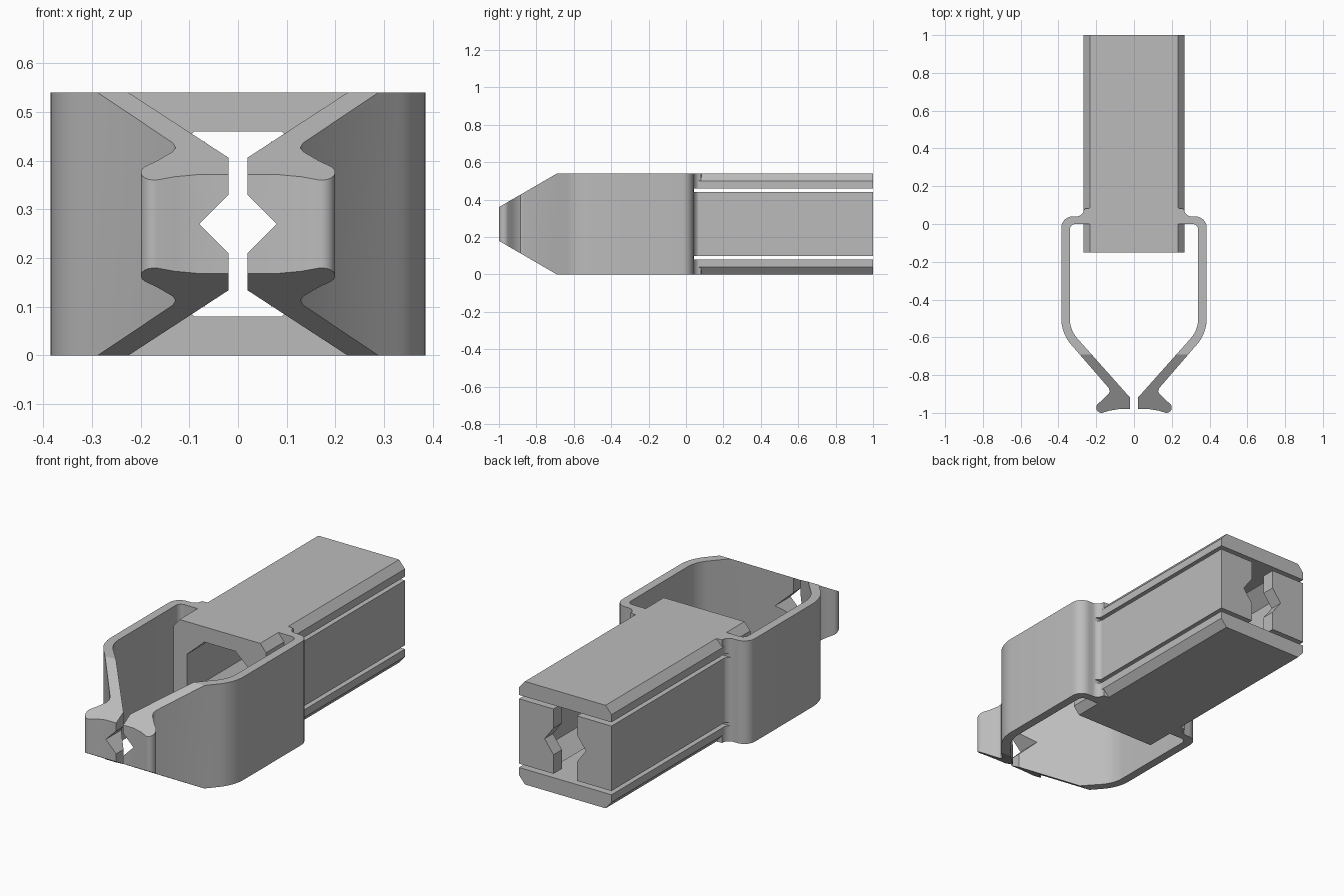
import bpy, bmesh, math
from mathutils import Vector

if "Cube" in bpy.data.objects:
    bpy.data.objects.remove(bpy.data.objects["Cube"])

H = 0.54          # overall height
MID = H / 2
grey = bpy.data.materials.new("plain grey")
grey.diffuse_color = (0.5, 0.5, 0.5, 1)
grey.use_nodes = True
grey.node_tree.nodes["Principled BSDF"].inputs["Base Color"].default_value = grey.diffuse_color


def prism(name, pts, axis, a, b):
    """Extrude a closed 2D profile from a to b along an axis."""
    place = {"x": lambda p, t: (t, p[0], p[1]),
             "y": lambda p, t: (p[0], t, p[1]),
             "z": lambda p, t: (p[0], p[1], t)}[axis]
    bm = bmesh.new()
    face = bm.faces.new([bm.verts.new(place(p, a)) for p in pts])
    ext = bmesh.ops.extrude_face_region(bm, geom=[face])
    verts = [g for g in ext["geom"] if isinstance(g, bmesh.types.BMVert)]
    bmesh.ops.translate(bm, verts=verts, vec=Vector(place((0, 0), b - a)))
    bmesh.ops.recalc_face_normals(bm, faces=bm.faces)
    mesh = bpy.data.meshes.new(name)
    bm.to_mesh(mesh)
    bm.free()
    mesh.materials.append(grey)
    ob = bpy.data.objects.new(name, mesh)
    bpy.context.collection.objects.link(ob)
    return ob


def cut(ob, *cutters):
    """Subtract each cutter, then bake the result."""
    for c in cutters:
        m = ob.modifiers.new("cut", "BOOLEAN")
        m.operation, m.solver, m.object = "DIFFERENCE", "EXACT", c
    dg = bpy.context.evaluated_depsgraph_get()
    mesh = bpy.data.meshes.new_from_object(ob.evaluated_get(dg))
    ob.modifiers.clear()
    ob.data = mesh


def arc(cx, cy, r, a0, a1, n=8):
    return [(cx + r * math.cos(math.radians(a0 + (a1 - a0) * i / n)),
             cy + r * math.sin(math.radians(a0 + (a1 - a0) * i / n))) for i in range(n + 1)]


def both(half):
    """Mirror a right-hand (x, z) profile to the left."""
    return half + [(-x, z) for x, z in reversed(half)]


# cutters: side slots, long bore, rear mouth, jaw notch, jaw tapers
slots = [prism("slot_cutter", [(-0.6, z), (0.6, z), (0.6, z + 0.02), (-0.6, z + 0.02)],
               "y", 0.042, 1.2) for z in (0.08, 0.44)]
bore = prism("bore_cutter", both([(0.09, 0.08), (0.19, 0.17), (0.19, 0.37), (0.09, 0.46)]),
             "y", -0.3, 0.93)
mouth = prism("mouth_cutter", both([(0.068, 0.09), (0.068, 0.2), (0.12, MID),
                                    (0.068, 0.34), (0.068, 0.45)]), "y", 0.9, 1.2)
notch = prism("notch_cutter", [(-0.08, MID), (0, MID - 0.08), (0.08, MID), (0, MID + 0.08)],
              "y", -1.2, -0.6)
tapers = [prism("taper_cutter", [(-0.69, z0), (-1.04, z0 + s * 0.35 * 0.58),
                                 (-1.04, z0 - s * 0.1), (-0.69, z0 - s * 0.1)], "x", -0.6, 0.6)
          for z0, s in ((0, 1), (H, -1))]

# body: chamfered block, bored and slotted into plates and side walls
body = prism("body", both([(0.234, 0), (0.268, 0.04), (0.268, H - 0.04), (0.234, H)]),
             "y", -0.15, 1.0)
cut(body, bore, mouth, *slots)

# right arm: bent strip from the body shoulder to the jaw
profile = ([(0.225, 0.0)] + arc(0.31, -0.03, 0.03, 90, 0)              # inner shoulder
           + arc(0.18, -0.5, 0.16, 0, -41)[0:]                         # inner bend
           + [(0.02, -0.92), (0.02, -0.98), (0.08, -0.98), (0.13, -0.988)]
           + arc(0.172, -0.972, 0.028, -100, 45)                       # jaw tip
           + [(0.165, -0.93), (0.135, -0.9), (0.128, -0.885), (0.134, -0.868)]
           + arc(0.175, -0.5, 0.21, -43, 0)                            # outer bend
           + arc(0.325, -0.02, 0.06, 0, 90)                            # outer shoulder
           + arc(0.305, 0.08, 0.04, 270, 180)                          # fillet to body
           + [(0.225, 0.085)])
arms = []
for name, s in (("right_arm", 1), ("left_arm", -1)):
    arm = prism(name, [(s * x, y) for x, y in profile], "z", 0, H)
    cut(arm, notch, *tapers, *slots)
    arms.append(arm)

# remove the helpers, smooth the bends
for c in slots + tapers + [bore, mouth, notch]:
    bpy.data.objects.remove(c)
for ob in [body] + arms:
    bpy.ops.object.select_all(action="DESELECT")
    ob.select_set(True)
    bpy.context.view_layer.objects.active = ob
    bpy.ops.object.shade_smooth_by_angle(angle=math.radians(30))
